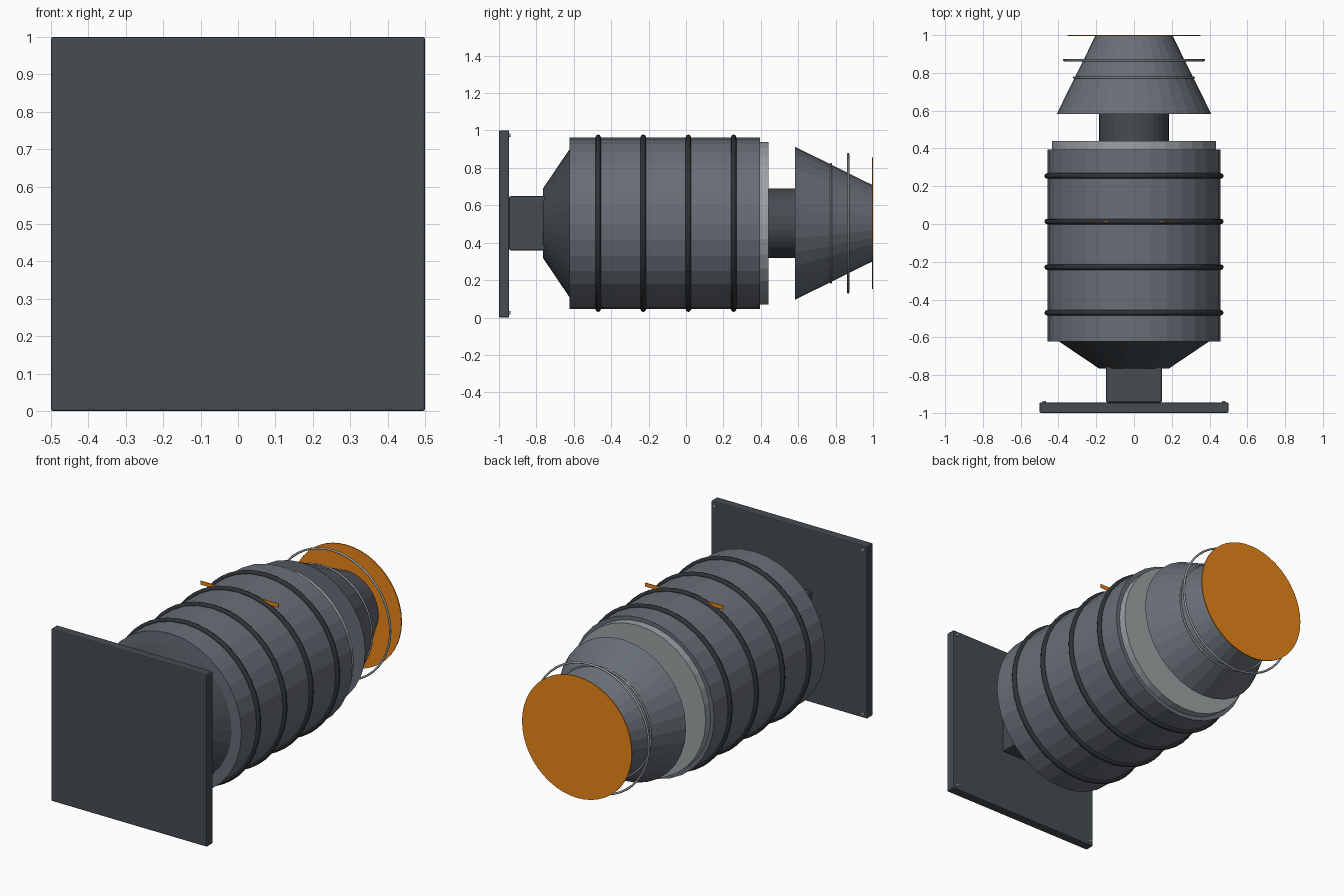
import bpy
import math

if "Cube" in bpy.data.objects:
    bpy.data.objects.remove(bpy.data.objects["Cube"], do_unlink=True)

AXIS_Z = 0.504
SIDES = 32
ALONG_Y = (-math.pi / 2, 0, 0)


def material(name, rgb):
    mat = bpy.data.materials.new(name)
    mat.use_nodes = True
    mat.diffuse_color = (*rgb, 1)
    mat.node_tree.nodes["Principled BSDF"].inputs["Base Color"].default_value = (*rgb, 1)
    return mat


plate_grey = material("dark plate grey", (0.06, 0.072, 0.083))
body_grey = material("blue grey", (0.14, 0.157, 0.185))
ring_black = material("ring black", (0.028, 0.033, 0.036))
light_grey = material("light grey", (0.33, 0.36, 0.37))
orange = material("orange", (0.8, 0.235, 0.01))


def finish(name, mat):
    obj = bpy.context.object
    obj.name = name
    obj.data.materials.append(mat)
    return obj


def drum(name, mat, y0, y1, r0, r1, x=0, z=AXIS_Z, sides=SIDES):
    """Closed cylinder or cone frustum running along y."""
    bpy.ops.mesh.primitive_cone_add(vertices=sides, radius1=r0, radius2=r1, depth=y1 - y0,
                                    location=(x, (y0 + y1) / 2, z), rotation=ALONG_Y)
    return finish(name, mat)


def hoop(name, mat, y, radius, thickness):
    bpy.ops.mesh.primitive_torus_add(major_segments=48, minor_segments=8, major_radius=radius,
                                     minor_radius=thickness, location=(0, y, AXIS_Z),
                                     rotation=ALONG_Y)
    bpy.ops.object.shade_smooth_by_angle(angle=math.radians(50))
    return finish(name, mat)


def box(name, mat, size, location, bevel=0):
    bpy.ops.mesh.primitive_cube_add(size=1, location=location)
    obj = finish(name, mat)
    obj.scale = size
    bpy.ops.object.transform_apply(location=False, rotation=False, scale=True)
    if bevel:
        mod = obj.modifiers.new("edge bevel", "BEVEL")
        mod.width = bevel
        mod.segments = 2
    return obj


# Mounting plate with corner bolts and square neck
box("mounting_plate", plate_grey, (1, 0.055, 1), (0, -0.9725, 0.5), 0.006)
for side, x in (("left", 0.475), ("right", -0.475)):
    for level, z in (("lower", 0.025), ("upper", 0.975)):
        drum(f"{level}_{side}_bolt", light_grey, -0.95, -0.937, 0.01, 0.01, x, z, 12)
box("mounting_neck", plate_grey, (0.295, 0.2, 0.29), (0, -0.845, AXIS_Z), 0.008)

# Main housing
drum("front_taper", plate_grey, -0.765, -0.62, 0.185, 0.40)
drum("main_housing", body_grey, -0.623, 0.395, 0.458, 0.458)
for i in range(4):
    hoop(f"housing_ring_{i + 1}", ring_black, -0.47 + i * 0.2415, 0.46, 0.0145)
drum("rear_flange", light_grey, 0.39, 0.44, 0.435, 0.435)

# Thin marker bar crossing the top of the housing
box("marker_bar", orange, (0.5, 0.004, 0.022), (0, 0.015, 0.946))

# Rear neck, nozzle and its hoops
drum("rear_neck", plate_grey, 0.43, 0.59, 0.185, 0.185)
drum("nozzle", body_grey, 0.583, 0.995, 0.409, 0.205)
hoop("nozzle_seam", light_grey, 0.775, 0.318, 0.005)
hoop("outer_hoop", light_grey, 0.867, 0.37, 0.006)
drum("end_disc", orange, 0.994, 1.0, 0.352, 0.352, sides=48)
